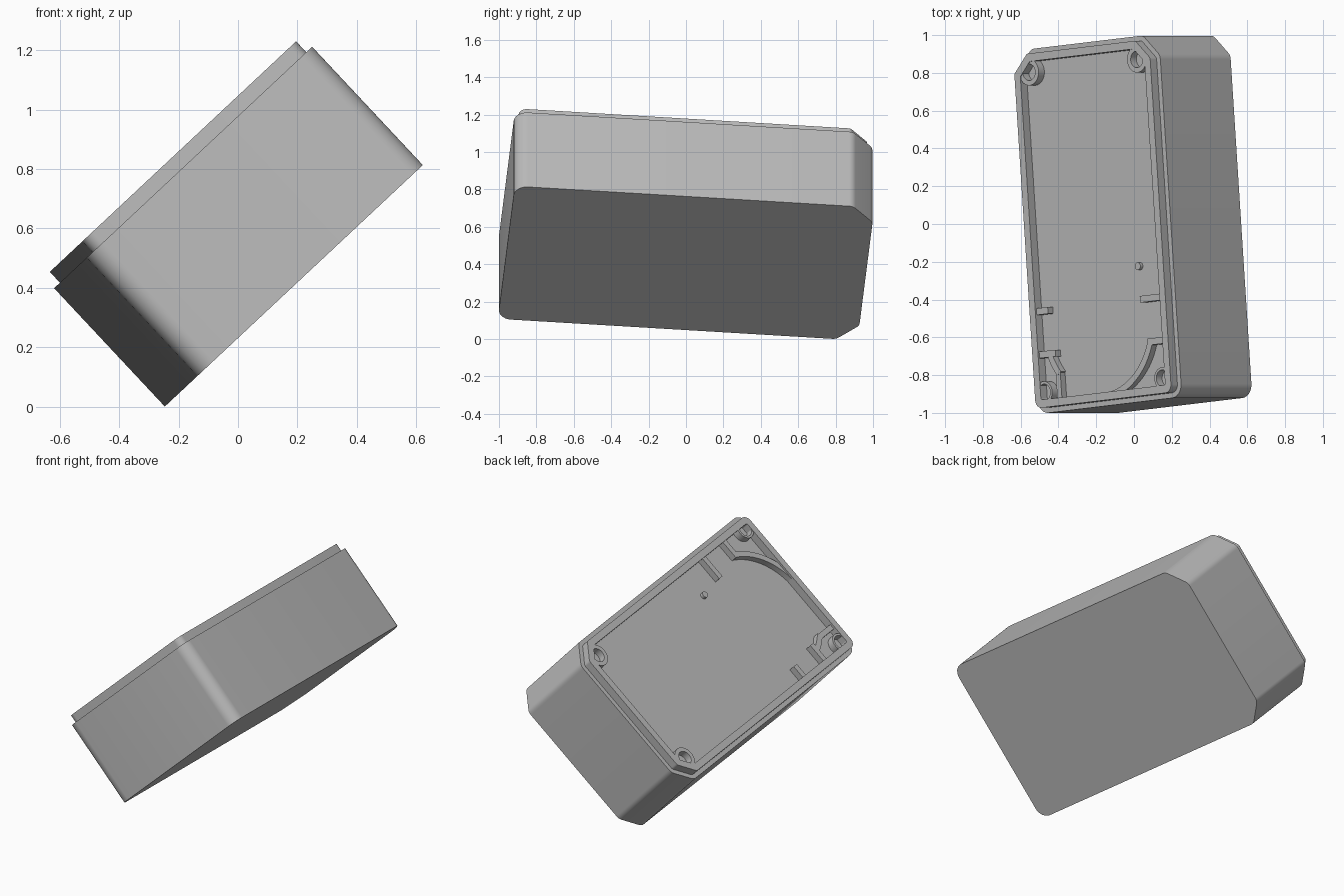
import bpy, bmesh
from math import sin, cos, pi, radians, tan
from mathutils import Matrix, Vector

if "Cube" in bpy.data.objects:
    bpy.data.objects.remove(bpy.data.objects["Cube"], do_unlink=True)

mat = bpy.data.materials.new("plain_grey")
mat.use_nodes = True
GREY = (0.5, 0.5, 0.5, 1)
mat.diffuse_color = GREY
mat.node_tree.nodes["Principled BSDF"].inputs["Base Color"].default_value = GREY

# Tilted frame of the enclosure: width, length, depth axes
tilt, turn = radians(43.1), radians(5)
u, y = Vector((cos(tilt), 0, sin(tilt))), Vector((0, 1, 0))
ax = u * cos(turn) + y * sin(turn)
ay = y * cos(turn) - u * sin(turn)
az = ax.cross(ay)
frame = Matrix((ax, ay, az)).transposed().to_4x4()
frame.translation = ax * 0.411 - ay * 0.035 + az * 0.169

HX, HY = 0.521, 0.965
FLOOR, TOP = 0.545, 0.595
RIM_OUT, RIM_IN = 0.027, 0.069


def finish(name, bm):
    bmesh.ops.recalc_face_normals(bm, faces=bm.faces)
    bm.transform(frame)
    me = bpy.data.meshes.new(name)
    bm.to_mesh(me)
    bm.free()
    me.materials.append(mat)
    ob = bpy.data.objects.new(name, me)
    bpy.context.collection.objects.link(ob)
    bpy.ops.object.select_all(action='DESELECT')
    ob.select_set(True)
    bpy.context.view_layer.objects.active = ob
    bpy.ops.object.shade_smooth_by_angle(angle=radians(30))


def stack(name, loops, first=True, last=True):
    """Skin a list of (outline, height) loops."""
    bm = bmesh.new()
    rings = [[bm.verts.new((p[0], p[1], z)) for p in pts] for pts, z in loops]
    for a, b in zip(rings, rings[1:]):
        for i in range(len(a)):
            j = (i + 1) % len(a)
            bm.faces.new((a[i], a[j], b[j], b[i]))
    if first:
        bm.faces.new(rings[0][::-1])
    if last:
        bm.faces.new(rings[-1])
    finish(name, bm)


def outline(inset, steps=6):
    """Case outline: rounded front corners, softened chamfers at the back."""
    x, yy = HX - inset, HY - inset
    c = 0.115 - 0.586 * inset
    rf, rb = max(0.07 - inset, 0.01), max(0.05 - inset, 0.01)
    corners = [(x, -yy, rf), (x, yy - c, rb), (x - c, yy, rb),
               (c - x, yy, rb), (-x, yy - c, rb), (-x, -yy, rf)]
    pts = []
    for i, (px, py, r) in enumerate(corners):
        p = Vector((px, py))
        d1 = (Vector(corners[i - 1][:2]) - p).normalized()
        d2 = (Vector(corners[(i + 1) % len(corners)][:2]) - p).normalized()
        half = d1.angle(d2) / 2
        centre = p + (d1 + d2).normalized() * (r / sin(half))
        a, b = p + d1 * (r / tan(half)) - centre, p + d2 * (r / tan(half)) - centre
        for k in range(steps + 1):
            f = k / steps
            pts.append(centre + (a * (1 - f) + b * f).normalized() * r)
    return pts


def circle(cx, cy, r, n=32):
    return [(cx + r * cos(2 * pi * i / n), cy + r * sin(2 * pi * i / n)) for i in range(n)]


def prism(name, pts, z1, z0=FLOOR - 0.005):
    stack(name, [(pts, z0), (pts, z1)])


def bar(name, x0, x1, y0, y1, z1=0.585):
    prism(name, [(x0, y0), (x1, y0), (x1, y1), (x0, y1)], z1)


# Case with stepped rim and shallow recess
stack("case", [(outline(0), 0), (outline(0), FLOOR), (outline(RIM_OUT), FLOOR),
               (outline(RIM_OUT), TOP), (outline(RIM_IN), TOP), (outline(RIM_IN), FLOOR)])

# Screw bosses in the four corners
for side, word in ((1, "left"), (-1, "right")):
    for place, bx, by, r in (("back", 0.392, 0.84, 0.07), ("front", 0.43, -0.858, 0.058)):
        cx = bx * side
        stack(f"{place}_{word}_boss",
              [(circle(cx, by, r), FLOOR - 0.005), (circle(cx, by, r), 0.59),
               (circle(cx, by, 0.044), 0.59), (circle(cx, by, 0.044), FLOOR - 0.005)],
              False, False)
    # Rib beside each front boss, and short side tab
    bar(f"{word}_front_rib", *sorted((side * 0.335, side * 0.47)), -0.675, -0.64)
    bar(f"{word}_tab", *sorted((side * (0.3 if side > 0 else 0.37), side * 0.47)), -0.445, -0.41)


# Curved guard walls at the front
def arc_wall(name, a0, a1, n=20):
    cx, cy = -0.015, -0.53
    angles = [radians(a0 + (a1 - a0) * i / n) for i in range(n + 1)]
    inner = [(cx + 0.37 * cos(a), cy + 0.37 * sin(a)) for a in angles]
    outer = [(cx + 0.405 * cos(a), max(cy + 0.405 * sin(a), -0.915)) for a in angles]
    prism(name, inner + outer[::-1], 0.583)


arc_wall("left_arc_wall", -90, -18)
arc_wall("right_arc_wall", -162, -142)
bar("right_guard_wall", -0.345, -0.312, -0.91, -0.755, 0.582)

# Small locating pin
prism("pin", circle(0.28, -0.25, 0.02, 20), FLOOR + 0.02)
